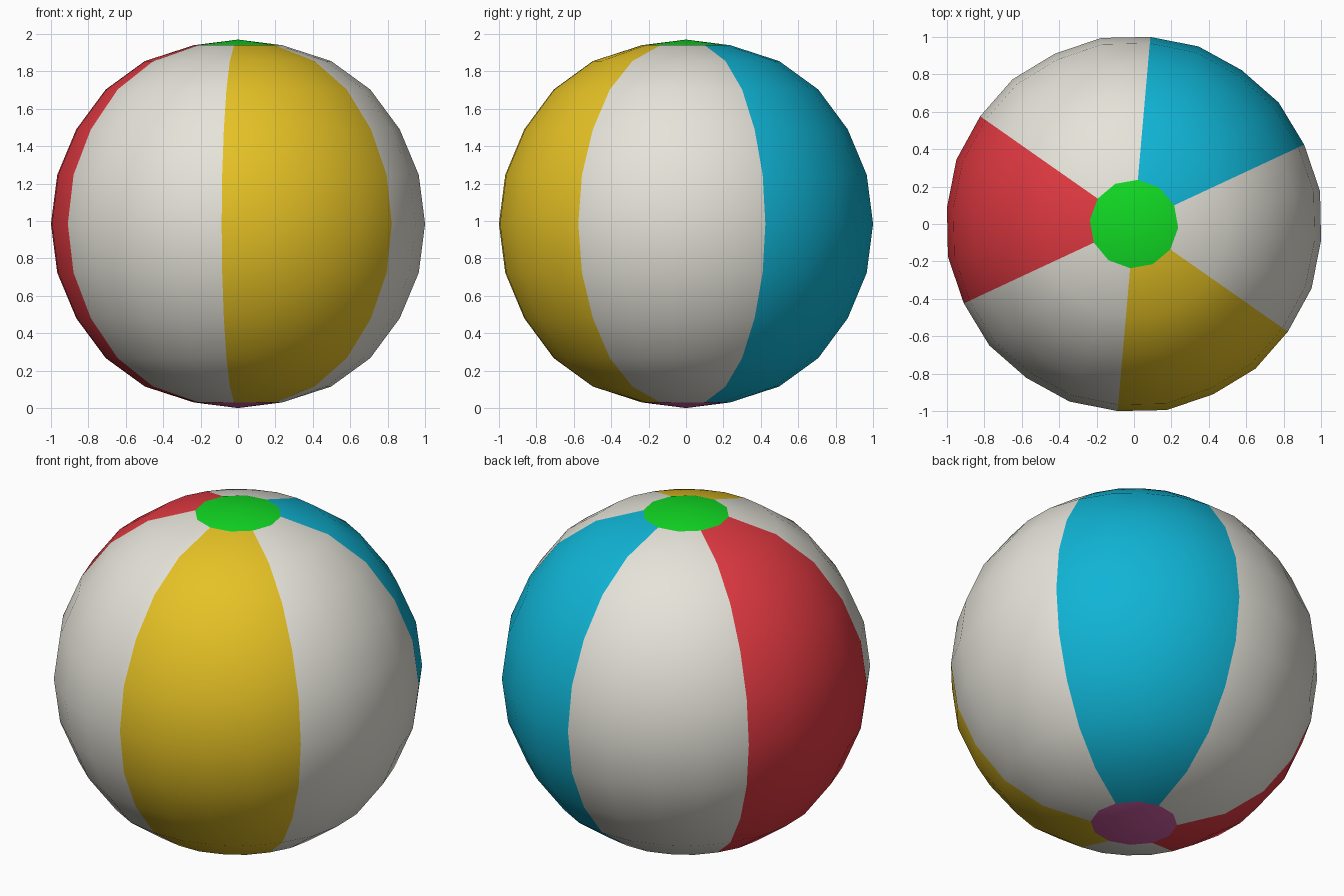
import bpy, bmesh, math

if "Cube" in bpy.data.objects:
    bpy.data.objects.remove(bpy.data.objects["Cube"])


def material(name, rgb):
    def lin(c):
        c /= 255
        return c / 12.92 if c < 0.04045 else ((c + 0.055) / 1.055) ** 2.4
    m = bpy.data.materials.new(name)
    m.diffuse_color = (*[lin(c) for c in rgb], 1)
    m.use_nodes = True
    m.node_tree.nodes["Principled BSDF"].inputs["Base Color"].default_value = m.diffuse_color
    return m


white = material("white", (229, 227, 217))
yellow = material("yellow", (229, 193, 37))
blue = material("blue", (16, 180, 213))
red = material("red", (224, 57, 65))
green = material("green", (17, 218, 36))
purple = material("purple", (205, 92, 160))

CZ = 0.985                       # centre height
OFFSET = math.radians(25)        # first panel seam
# half profile (radius, height above centre), pole to equator
HALF = [(0.237, 0.955), (0.5, 0.87), (0.71, 0.718), (0.868, 0.505),
        (0.97, 0.262), (1.004, 0.0)]
PROFILE = HALF + [(r, -z) for r, z in reversed(HALF[:-1])]


def ring(bm, r, z, end):
    """24-point ring; end rings follow the 12-sided cap outline."""
    verts = []
    for i in range(24):
        a = OFFSET + i * math.tau / 24
        k = 1.0 if i % 2 == 0 else (math.cos(math.tau / 24) if end else 1.006)
        verts.append(bm.verts.new((r * k * math.cos(a), r * k * math.sin(a), CZ + z)))
    return verts


def finish(bm, name, mats):
    bmesh.ops.recalc_face_normals(bm, faces=bm.faces)
    for f in bm.faces:
        f.smooth = True
    me = bpy.data.meshes.new(name)
    bm.to_mesh(me)
    bm.free()
    for m in mats:
        me.materials.append(m)
    ob = bpy.data.objects.new(name, me)
    bpy.context.collection.objects.link(ob)


# whole ball: six panels of four segments each, plus end caps
bm = bmesh.new()
last = len(PROFILE) - 1
rings = [ring(bm, r, z, j in (0, last)) for j, (r, z) in enumerate(PROFILE)]
# panels counter-clockwise from 25 degrees
PANELS = [1, 0, 2, 0, 3, 0]
for a, b in zip(rings, rings[1:]):
    for i in range(24):
        n = (i + 1) % 24
        f = bm.faces.new((a[i], b[i], b[n], a[n]))
        f.material_index = PANELS[i // 4]
# end caps: shallow cones
for edge, z, mat in ((rings[0], 2 * CZ, 4), (rings[-1], 0.0, 5)):
    tip = bm.verts.new((0, 0, z))
    for i in range(24):
        f = bm.faces.new((edge[i], edge[(i + 1) % 24], tip))
        f.material_index = mat
finish(bm, "beach_ball", [white, blue, red, yellow, green, purple])
